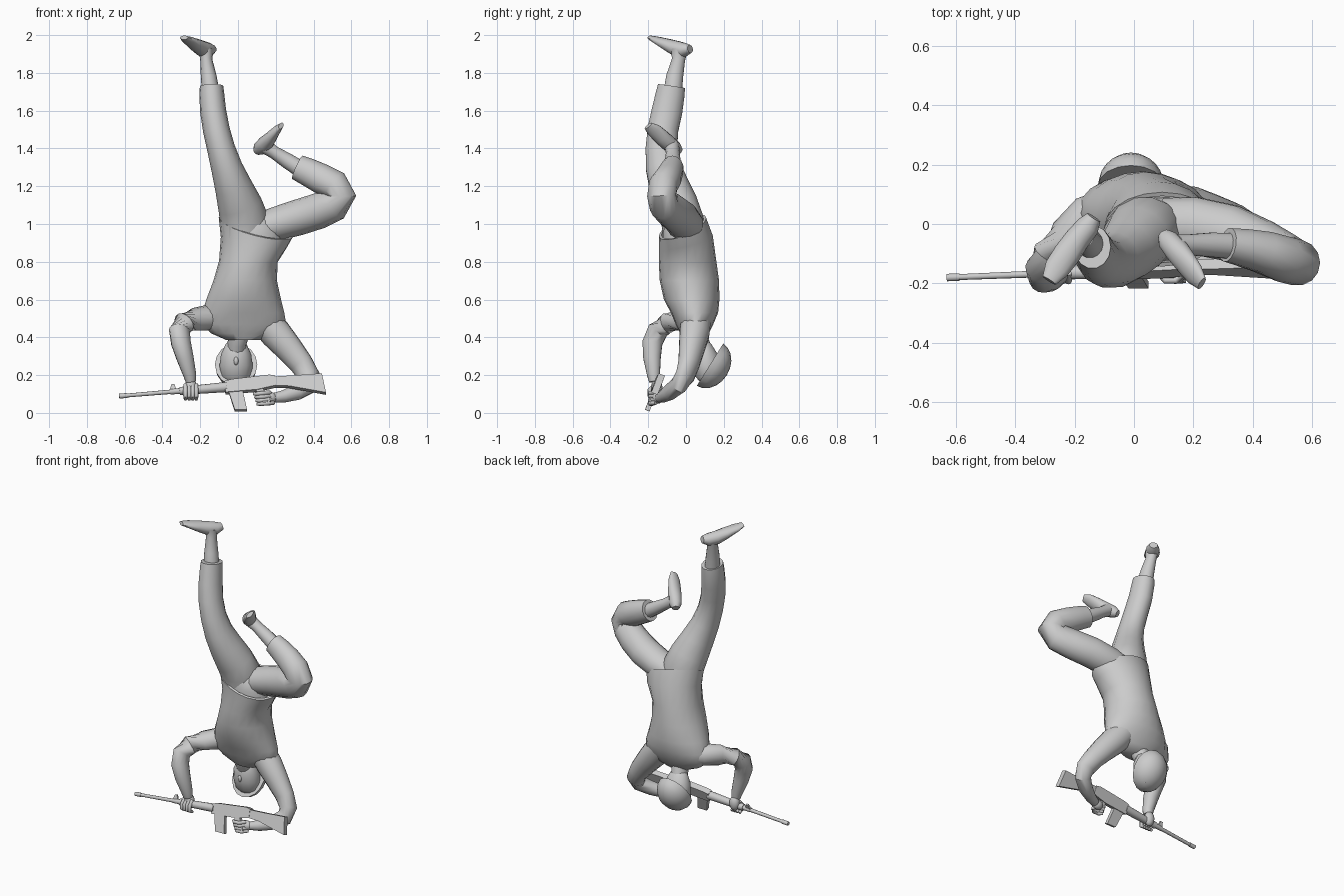
import bpy, bmesh, math
from mathutils import Vector, Matrix

grey = bpy.data.materials.new("plain grey")
grey.diffuse_color = (0.6, 0.6, 0.6, 1)


def finish(name, bm, angle=50):
    bmesh.ops.recalc_face_normals(bm, faces=bm.faces)
    me = bpy.data.meshes.new(name)
    bm.to_mesh(me)
    bm.free()
    me.materials.append(grey)
    ob = bpy.data.objects.new(name, me)
    bpy.context.collection.objects.link(ob)
    bpy.ops.object.select_all(action='DESELECT')
    ob.select_set(True)
    bpy.context.view_layer.objects.active = ob
    bpy.ops.object.shade_smooth_by_angle(angle=math.radians(angle))
    return ob


def loft(name, rings, ref=(0, 1, 0), n=14, level=False, shear=None):
    """Skin elliptical rings (x, y, z, half width, half depth along ref)."""
    bm = bmesh.new()
    pts = [Vector(r[:3]) for r in rings]
    loops = []
    for i, r in enumerate(rings):
        t = Vector((0, 0, 1)) if level else \
            (pts[min(i + 1, len(pts) - 1)] - pts[max(i - 1, 0)]).normalized()
        v = Vector(ref)
        v = (v - t * v.dot(t)).normalized()
        s = v.cross(t)
        loop = []
        for k in range(n):
            a = 2 * math.pi * k / n
            p = pts[i] + s * r[3] * math.cos(a) + v * r[4] * math.sin(a)
            loop.append(bm.verts.new(shear(p) if shear else p))
        loops.append(loop)
    for a, b in zip(loops, loops[1:]):
        for k in range(n):
            bm.faces.new((a[k], a[(k + 1) % n], b[(k + 1) % n], b[k]))
    bm.faces.new(loops[0])
    bm.faces.new(loops[-1])
    return finish(name, bm)


def ball(name, centre, radii, rot=Matrix(), cut=False):
    bm = bmesh.new()
    bmesh.ops.create_uvsphere(bm, u_segments=16, v_segments=10, radius=1)
    if cut:
        bmesh.ops.delete(bm, geom=[v for v in bm.verts if v.co.z < -0.05], context='VERTS')
        bmesh.ops.holes_fill(bm, edges=bm.edges)
    bm.transform(Matrix.Translation(centre) @ rot @ Matrix.Diagonal((*radii, 1)))
    return finish(name, bm)


# Jacket: slanted hem, folded inwards at the opening
def hem(p):
    f = max(0, min(1, (p.z - 0.78) / 0.2))
    p.z += f * (-0.25 * (p.x - 0.09) + 0.38 * (p.y + 0.02))
    return p


loft("jacket", [
    (0.03, 0.04, 0.385, 0.09, 0.05), (0.03, 0.045, 0.42, 0.17, 0.075),
    (0.03, 0.045, 0.47, 0.225, 0.10), (0.028, 0.045, 0.53, 0.217, 0.125),
    (0.03, 0.03, 0.60, 0.198, 0.147), (0.038, 0.018, 0.70, 0.168, 0.157),
    (0.055, 0.008, 0.80, 0.155, 0.152), (0.085, 0.0, 0.90, 0.176, 0.142),
    (0.095, -0.018, 0.985, 0.197, 0.125), (0.095, -0.018, 0.985, 0.183, 0.112),
    (0.09, -0.015, 0.93, 0.17, 0.11)], n=20, level=True, shear=hem)

# Trousers
loft("pelvis", [(0.08, -0.01, 0.86, 0.14, 0.11), (0.08, -0.015, 0.95, 0.16, 0.11),
                (0.07, -0.02, 1.01, 0.13, 0.09), (0.06, -0.03, 1.06, 0.07, 0.06)], level=True)
loft("raised_trouser_leg", [
    (0.03, -0.01, 0.93, 0.12, 0.11), (0.035, -0.02, 1.02, 0.13, 0.115),
    (0.01, -0.05, 1.10, 0.118, 0.115), (-0.025, -0.09, 1.20, 0.099, 0.107),
    (-0.06, -0.12, 1.30, 0.083, 0.095), (-0.09, -0.13, 1.40, 0.074, 0.086),
    (-0.115, -0.122, 1.50, 0.071, 0.083), (-0.132, -0.10, 1.60, 0.069, 0.083),
    (-0.139, -0.083, 1.69, 0.066, 0.078), (-0.14, -0.077, 1.73, 0.062, 0.074)])
loft("bent_trouser_leg", [
    (0.10, 0.0, 0.97, 0.08, 0.09), (0.20, -0.005, 1.0, 0.09, 0.098),
    (0.32, -0.03, 1.035, 0.095, 0.097), (0.43, -0.075, 1.07, 0.095, 0.09),
    (0.51, -0.115, 1.105, 0.09, 0.083), (0.55, -0.13, 1.15, 0.076, 0.078),
    (0.51, -0.12, 1.205, 0.082, 0.078), (0.44, -0.095, 1.24, 0.08, 0.072),
    (0.37, -0.08, 1.275, 0.074, 0.065), (0.315, -0.07, 1.30, 0.068, 0.058)])

# Shins and shoes
loft("raised_ankle", [(-0.145, -0.07, 1.70, 0.046, 0.05), (-0.155, -0.06, 1.78, 0.042, 0.046),
                      (-0.168, -0.04, 1.87, 0.032, 0.036), (-0.17, -0.035, 1.925, 0.038, 0.045)])
loft("raised_shoe", [
    (-0.135, 0.022, 1.927, 0.026, 0.022), (-0.155, -0.008, 1.921, 0.04, 0.038),
    (-0.19, -0.05, 1.928, 0.043, 0.042), (-0.225, -0.10, 1.95, 0.046, 0.032),
    (-0.26, -0.15, 1.972, 0.043, 0.02), (-0.285, -0.19, 1.987, 0.026, 0.011)], ref=(0, 0, 1))
loft("bent_ankle", [(0.34, -0.075, 1.285, 0.045, 0.045), (0.26, -0.07, 1.335, 0.041, 0.042),
                    (0.19, -0.07, 1.38, 0.034, 0.036), (0.145, -0.075, 1.41, 0.04, 0.04)])
loft("bent_shoe", [
    (0.10, -0.035, 1.385, 0.022, 0.022), (0.115, -0.055, 1.40, 0.036, 0.038),
    (0.145, -0.09, 1.425, 0.042, 0.042), (0.175, -0.13, 1.46, 0.044, 0.032),
    (0.205, -0.17, 1.497, 0.041, 0.022), (0.228, -0.20, 1.52, 0.026, 0.012)], ref=(-0.8, 0, 0.55))

# Sleeves
loft("forward_sleeve", [
    (-0.08, 0.06, 0.50, 0.06, 0.065), (-0.16, 0.03, 0.505, 0.068, 0.066),
    (-0.23, -0.035, 0.495, 0.062, 0.056), (-0.285, -0.10, 0.475, 0.06, 0.053),
    (-0.31, -0.15, 0.435, 0.056, 0.056), (-0.302, -0.178, 0.37, 0.052, 0.055),
    (-0.28, -0.18, 0.29, 0.045, 0.048), (-0.255, -0.172, 0.20, 0.034, 0.035),
    (-0.25, -0.168, 0.165, 0.027, 0.028)], ref=(0.5, 1, 0.3))
loft("rear_sleeve", [
    (0.12, 0.055, 0.51, 0.08, 0.08), (0.20, 0.045, 0.42, 0.085, 0.08),
    (0.27, 0.03, 0.34, 0.075, 0.068), (0.335, 0.015, 0.26, 0.065, 0.056),
    (0.375, -0.005, 0.195, 0.06, 0.05), (0.37, -0.04, 0.145, 0.052, 0.047),
    (0.31, -0.085, 0.11, 0.043, 0.043), (0.24, -0.12, 0.087, 0.033, 0.033),
    (0.19, -0.14, 0.08, 0.026, 0.026)], ref=(0.3, 1, 0.2))

# Neck, head and helmet
loft("neck", [(0.015, 0.03, 0.50, 0.065, 0.05), (0.01, 0.045, 0.44, 0.06, 0.055),
              (-0.005, 0.07, 0.37, 0.05, 0.055), (-0.01, 0.10, 0.30, 0.05, 0.05)])
loft("head", [(-0.01, 0.085, 0.385, 0.03, 0.025), (-0.01, 0.09, 0.365, 0.055, 0.045),
              (-0.01, 0.10, 0.31, 0.08, 0.07), (-0.01, 0.11, 0.25, 0.088, 0.078),
              (-0.01, 0.12, 0.19, 0.08, 0.07), (-0.01, 0.125, 0.15, 0.05, 0.04)], level=True)
ball("nose", (-0.01, 0.035, 0.275), (0.013, 0.014, 0.022))
ball("helmet", (-0.01, 0.127, 0.255), (0.112, 0.132, 0.105),
     Matrix.Rotation(math.radians(-122), 4, 'X'), cut=True)

# Rifle frame: u along the gun, v up, w across
u = Vector((1, 0.04, 0.085)).normalized()
v = Vector((0, 0.36, 0.93))
v = (v - u * v.dot(u)).normalized()
w = u.cross(v)
gun = Matrix((u, v, w)).transposed().to_4x4()
gun.translation = (0, -0.155, 0.142)


def plate(name, outline, half):
    """Extrude a side outline across the rifle."""
    bm = bmesh.new()
    a = [bm.verts.new((x, y, -half)) for x, y in outline]
    b = [bm.verts.new((x, y, half)) for x, y in outline]
    bm.faces.new(a)
    bm.faces.new(b)
    for i in range(len(a)):
        j = (i + 1) % len(a)
        bm.faces.new((a[i], a[j], b[j], b[i]))
    bm.transform(gun)
    return finish(name, bm, 30)


def rod(name, x0, x1, r0, r1, y=0, n=10):
    return loft(name, [(*(gun @ Vector((x, y, 0))), r, r) for x, r in ((x0, r0), (x1, r1))],
                ref=v, n=n)


plate("receiver", [(-0.07, -0.035), (0.10, -0.035), (0.20, -0.02), (0.20, 0.035),
                   (0.17, 0.042), (-0.03, 0.035), (-0.07, 0.028)], 0.02)
plate("stock", [(0.19, -0.02), (0.27, -0.03), (0.46, -0.085), (0.448, 0.025),
                (0.30, 0.027), (0.19, 0.03)], 0.018)
plate("magazine", [(-0.052, -0.03), (0.022, -0.03), (0.035, -0.142), (-0.03, -0.137)], 0.013)
plate("pistol_grip", [(0.09, -0.03), (0.13, -0.03), (0.165, -0.105), (0.125, -0.11)], 0.013)
plate("front_sight", [(-0.365, 0), (-0.325, 0), (-0.335, 0.04), (-0.35, 0.04)], 0.006)
rod("handguard", -0.31, -0.06, 0.021, 0.027)
rod("gas_tube", -0.36, -0.30, 0.014, 0.016)
rod("barrel", -0.63, -0.30, 0.010, 0.012)
rod("muzzle", -0.632, -0.59, 0.013, 0.013)

# Hands with wrapped fingers
ball("forward_palm", (-0.25, -0.155, 0.135), (0.033, 0.03, 0.048))
ball("rear_palm", (0.165, -0.15, 0.08), (0.04, 0.028, 0.032))
for i in range(4):
    x = -0.278 + i * 0.019
    loft(f"forward_finger_{i + 1}", [
        (x, -0.165, 0.15, 0.011, 0.011), (x, -0.192, 0.12, 0.012, 0.012),
        (x, -0.192, 0.09, 0.012, 0.012), (x, -0.165, 0.072, 0.009, 0.009)], ref=(1, 0, 0), n=8)
    d = i * 0.018
    loft(f"rear_finger_{i + 1}", [
        (0.17 + d / 3, -0.16, 0.107 - d, 0.011, 0.011), (0.14 + d / 3, -0.19, 0.105 - d, 0.012, 0.012),
        (0.105 + d / 3, -0.19, 0.102 - d, 0.011, 0.011), (0.085 + d / 3, -0.17, 0.10 - d, 0.008, 0.008)],
        ref=(0, 0, 1), n=8)
